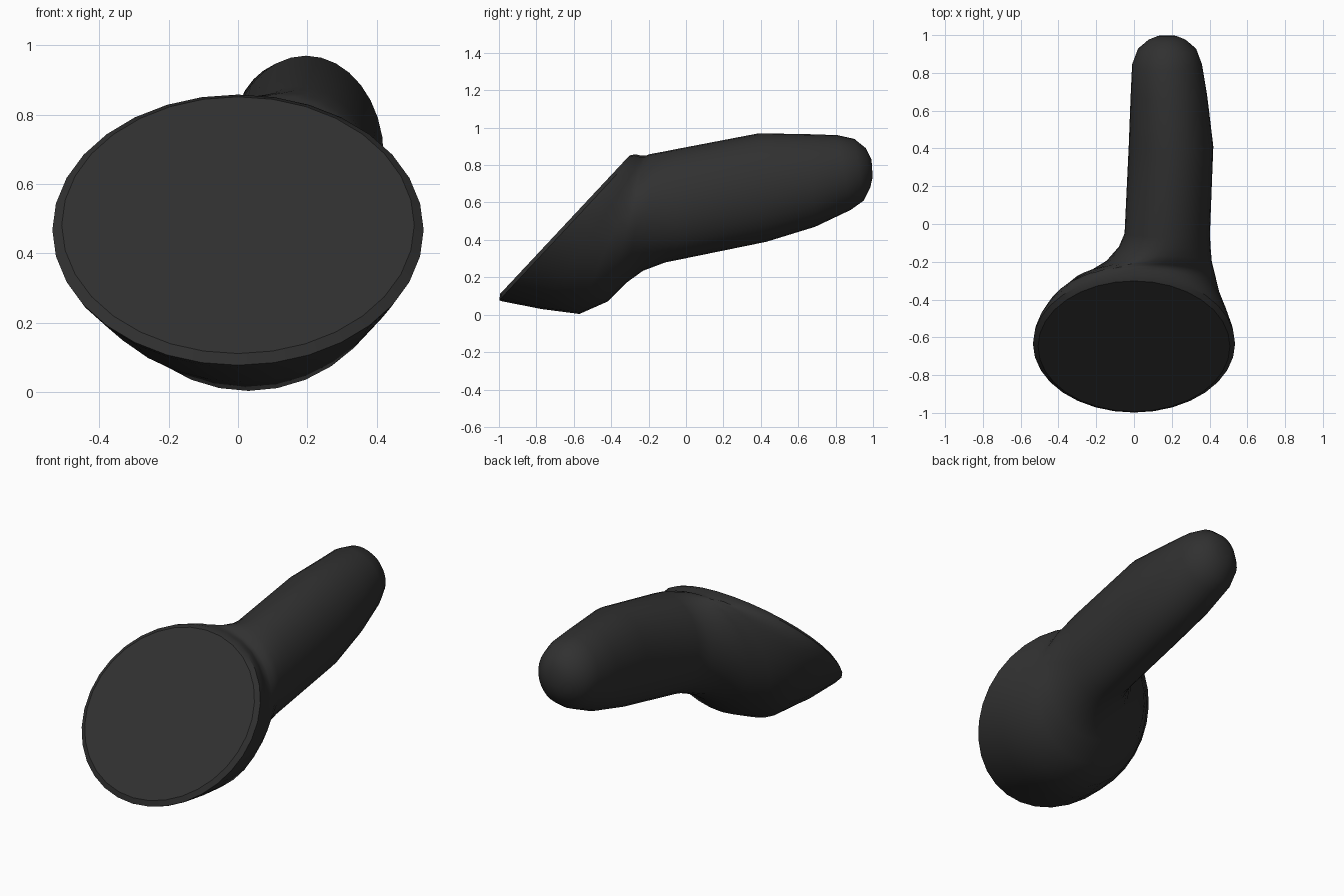
import bpy, bmesh, math
from mathutils import Vector

if "Cube" in bpy.data.objects:
    bpy.data.objects.remove(bpy.data.objects["Cube"])

SIDES = 32

# Ring sections: top (y, z), bottom (y, z), left x, right x
body_rings = [
    ((-0.27, 0.858), (-0.998, 0.078), -0.535, 0.535),   # face rim
    ((-0.24, 0.85), (-0.985, 0.072), -0.53, 0.53),
    ((-0.225, 0.85), (-0.77, 0.03), -0.475, 0.495),     # bowl
    ((-0.22, 0.85), (-0.57, 0.004), -0.40, 0.46),
    ((-0.21, 0.852), (-0.42, 0.07), -0.33, 0.44),
    ((-0.20, 0.857), (-0.32, 0.17), -0.24, 0.427),
    ((-0.17, 0.863), (-0.23, 0.235), -0.15, 0.412),     # neck
    ((-0.13, 0.87), (-0.11, 0.28), -0.08, 0.405),
    ((-0.07, 0.882), (-0.03, 0.296), -0.05, 0.402),     # handle
    ((0.39, 0.97), (0.43, 0.39), -0.028, 0.42),
    ((0.66, 0.965), (0.69, 0.47), -0.018, 0.388),
    ((0.81, 0.96), (0.88, 0.56), -0.01, 0.36),
    ((0.90, 0.94), (0.95, 0.61), 0.02, 0.33),           # rounded end
    ((0.962, 0.89), (0.985, 0.68), 0.075, 0.275),
    ((0.992, 0.83), (0.998, 0.735), 0.125, 0.225),
]


def add_ring(bm, top, bottom, left, right, offset=Vector()):
    t, b = Vector((0, *top)), Vector((0, *bottom))
    centre = (t + b) / 2 + Vector(((left + right) / 2, 0, 0)) + offset
    up, side = (t - b) / 2, Vector(((right - left) / 2, 0, 0))
    angles = [2 * math.pi * i / SIDES for i in range(SIDES)]
    return [bm.verts.new(centre + up * math.cos(a) + side * math.sin(a)) for a in angles]


def bridge(bm, a, b):
    for i in range(SIDES):
        j = (i + 1) % SIDES
        bm.faces.new((a[i], a[j], b[j], b[i]))


bm = bmesh.new()
rings = [add_ring(bm, *r) for r in body_rings]

# Flat round face, raised slightly above its bevelled rim
normal = Vector((0, -0.73, 0.683))
rings.insert(0, add_ring(bm, (-0.287, 0.838), (-0.979, 0.098), -0.508, 0.508, normal * 0.02))

for a, b in zip(rings, rings[1:]):
    bridge(bm, a, b)
bm.faces.new(rings[0])
bm.faces.new(rings[-1])
bmesh.ops.recalc_face_normals(bm, faces=bm.faces[:])

mesh = bpy.data.meshes.new("angled_head_and_handle")
bm.to_mesh(mesh)
bm.free()
obj = bpy.data.objects.new("angled_head_and_handle", mesh)
bpy.context.collection.objects.link(obj)

# Dark finish
mat = bpy.data.materials.new("dark_finish")
mat.diffuse_color = (0.03, 0.03, 0.03, 1)
mat.use_nodes = True
mat.node_tree.nodes["Principled BSDF"].inputs["Base Color"].default_value = mat.diffuse_color
mesh.materials.append(mat)

bpy.context.view_layer.objects.active = obj
obj.select_set(True)
bpy.ops.object.shade_smooth_by_angle(angle=math.radians(35))
